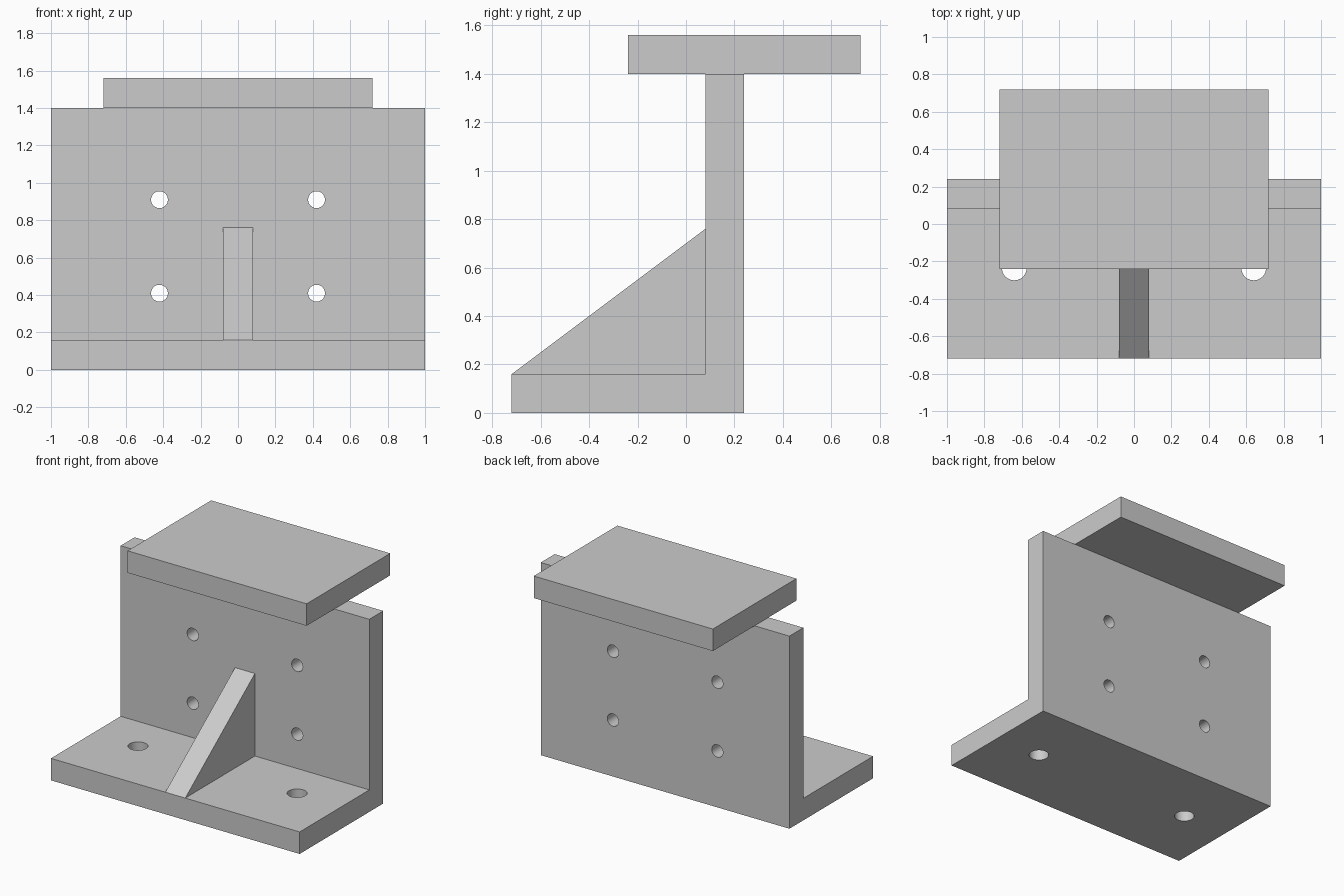
import bpy
import bmesh
import math
from mathutils import Vector

cube = bpy.data.objects.get("Cube")
if cube:
    bpy.data.objects.remove(cube, do_unlink=True)

GREY = (0.6, 0.6, 0.6, 1.0)
grey = bpy.data.materials.new("plain grey")
grey.use_nodes = True
grey.diffuse_color = GREY
grey.node_tree.nodes["Principled BSDF"].inputs["Base Color"].default_value = GREY


def extrude_profile(name, profile, half_width):
    """Extrude a (y, z) outline symmetrically along x."""
    bm = bmesh.new()
    face = bm.faces.new([bm.verts.new((-half_width, y, z)) for y, z in profile])
    out = bmesh.ops.extrude_face_region(bm, geom=[face])
    verts = [v for v in out["geom"] if isinstance(v, bmesh.types.BMVert)]
    bmesh.ops.translate(bm, verts=verts, vec=(2 * half_width, 0, 0))
    bmesh.ops.recalc_face_normals(bm, faces=bm.faces)
    mesh = bpy.data.meshes.new(name)
    bm.to_mesh(mesh)
    bm.free()
    mesh.materials.append(grey)
    obj = bpy.data.objects.new(name, mesh)
    bpy.context.collection.objects.link(obj)
    return obj


def drill(target, centre, radius, along_y=False):
    """Cut a round through hole along z, or along y."""
    turn = (math.pi / 2, 0, 0) if along_y else (0, 0, 0)
    bpy.ops.mesh.primitive_cylinder_add(
        vertices=48, radius=radius, depth=0.4, location=Vector(centre), rotation=turn)
    cutter = bpy.context.object
    cutter.name = "hole_cutter"
    cutter.hide_render = True
    cutter.data.materials.append(grey)
    mod = target.modifiers.new("hole", "BOOLEAN")
    mod.operation = "DIFFERENCE"
    mod.solver = "EXACT"
    mod.object = cutter
    bpy.ops.object.select_all(action="DESELECT")
    target.select_set(True)
    bpy.context.view_layer.objects.active = target
    bpy.ops.object.modifier_apply(modifier=mod.name)
    bpy.data.objects.remove(cutter, do_unlink=True)


# L-shaped bracket: base flange and upright wall in one piece
bracket = extrude_profile("angle_bracket", [
    (-0.72, 0), (0.24, 0), (0.24, 1.4), (0.08, 1.4), (0.08, 0.16), (-0.72, 0.16)], 1.0)

# Bolt holes through the base and the wall
for side in (-1, 1):
    drill(bracket, (side * 0.64, -0.235, 0.08), 0.066)
    for z in (0.41, 0.91):
        drill(bracket, (side * 0.42, 0.16, z), 0.045, along_y=True)
bpy.ops.object.shade_smooth_by_angle(angle=math.radians(30))

# Triangular stiffening rib between base and wall
extrude_profile("gusset_rib", [(-0.72, 0.16), (0.08, 0.16), (0.08, 0.76)], 0.08)

# Flat plate resting on the wall
extrude_profile("top_plate", [
    (-0.24, 1.4), (0.72, 1.4), (0.72, 1.56), (-0.24, 1.56)], 0.72)
